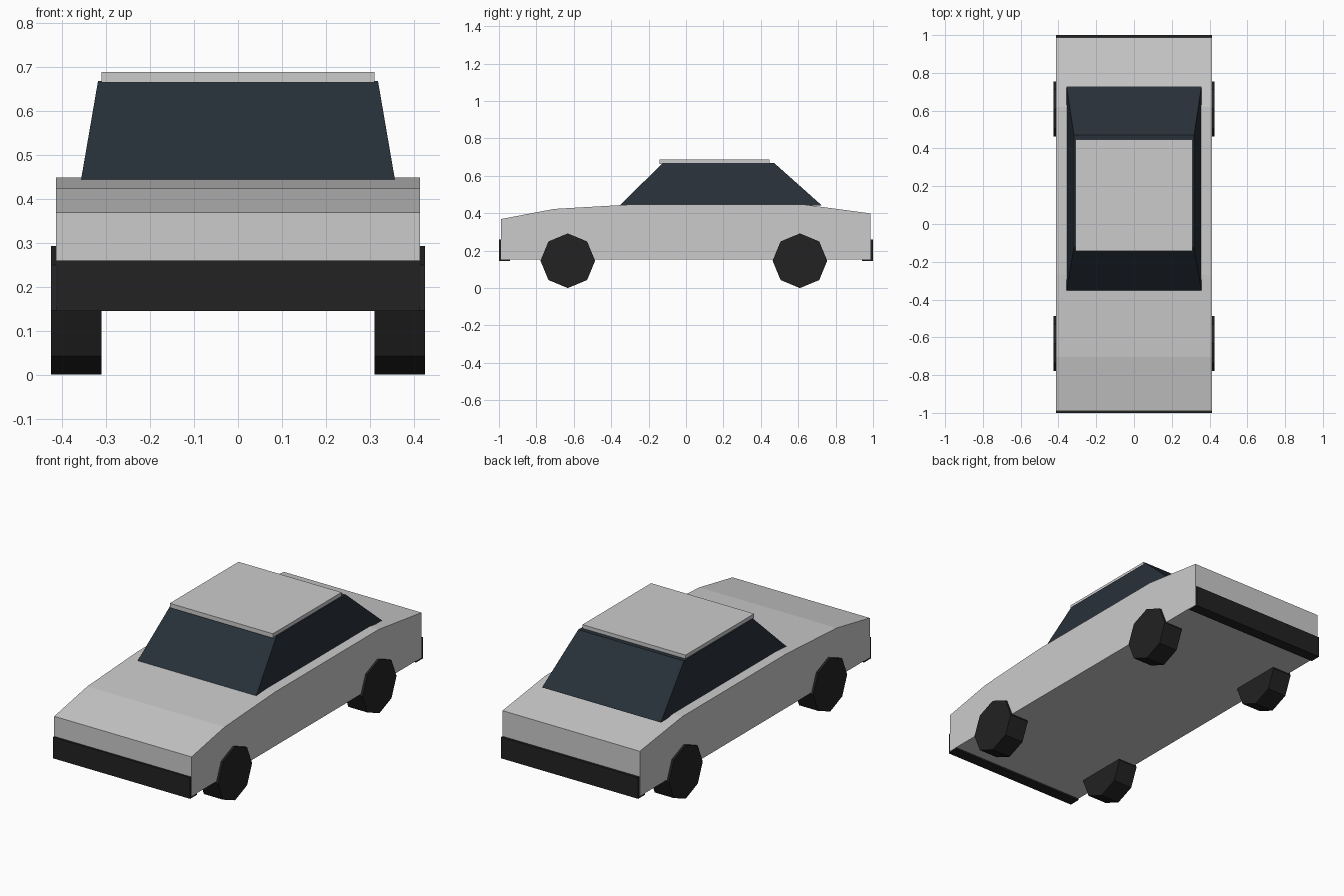
import bpy
import math

if "Cube" in bpy.data.objects:
    bpy.data.objects.remove(bpy.data.objects["Cube"])


def material(name, rgb):
    m = bpy.data.materials.new(name)
    m.diffuse_color = (*rgb, 1)
    m.use_nodes = True
    m.node_tree.nodes["Principled BSDF"].inputs["Base Color"].default_value = m.diffuse_color
    return m


glass = material("dark_glass", (0.021, 0.030, 0.040))
rubber = material("black_rubber", (0.016, 0.016, 0.017))


def mesh_object(name, verts, faces, mat=None):
    me = bpy.data.meshes.new(name)
    me.from_pydata(verts, [], faces)
    ob = bpy.data.objects.new(name, me)
    bpy.context.collection.objects.link(ob)
    if mat:
        me.materials.append(mat)
    return ob


def extrude_x(name, profile, x0, x1, mat=None):
    """Solid made by sweeping a counter-clockwise (y, z) profile from x0 to x1."""
    n = len(profile)
    verts = [(x, y, z) for x in (x0, x1) for y, z in profile]
    faces = [tuple(reversed(range(n))), tuple(range(n, 2 * n))]
    faces += [(i, (i + 1) % n, n + (i + 1) % n, n + i) for i in range(n)]
    return mesh_object(name, verts, faces, mat)


def frustum(name, bottom, top, mat=None):
    """Four-sided tapered block; each end is (half width, y front, y back, z)."""
    verts = []
    for w, y0, y1, z in (bottom, top):
        verts += [(-w, y0, z), (w, y0, z), (w, y1, z), (-w, y1, z)]
    faces = [(3, 2, 1, 0), (4, 5, 6, 7)]
    faces += [(i, (i + 1) % 4, 4 + (i + 1) % 4, 4 + i) for i in range(4)]
    return mesh_object(name, verts, faces, mat)


# Body: side outline with sloping bonnet and boot
body_profile = [(-0.989, 0.154), (0.987, 0.154), (0.987, 0.399),
                (0.62, 0.448), (-0.27, 0.448), (-0.705, 0.423), (-0.989, 0.369)]
extrude_x("body", body_profile, -0.413, 0.413)

# Cabin windows and roof panel
frustum("cabin_glass", (0.357, -0.355, 0.727, 0.441), (0.318, -0.125, 0.472, 0.668), glass)
frustum("roof", (0.31, -0.143, 0.447, 0.664), (0.31, -0.143, 0.447, 0.688))

# Bumpers, set just inside the body sides
for name, y0, y1 in (("front_bumper", -1.0, -0.94), ("rear_bumper", 0.94, 1.0)):
    frustum(name, (0.4125, y0, y1, 0.145), (0.4125, y0, y1, 0.26), rubber)

# Wheels: octagons standing on a corner
R = 0.146
for end, cy in (("front", -0.632), ("rear", 0.609)):
    octagon = [(cy + R * math.cos(i * math.pi / 4), R + R * math.sin(i * math.pi / 4))
               for i in range(8)]
    extrude_x(end + "_right_wheel", octagon, 0.31, 0.425, rubber)
    extrude_x(end + "_left_wheel", octagon, -0.425, -0.31, rubber)
